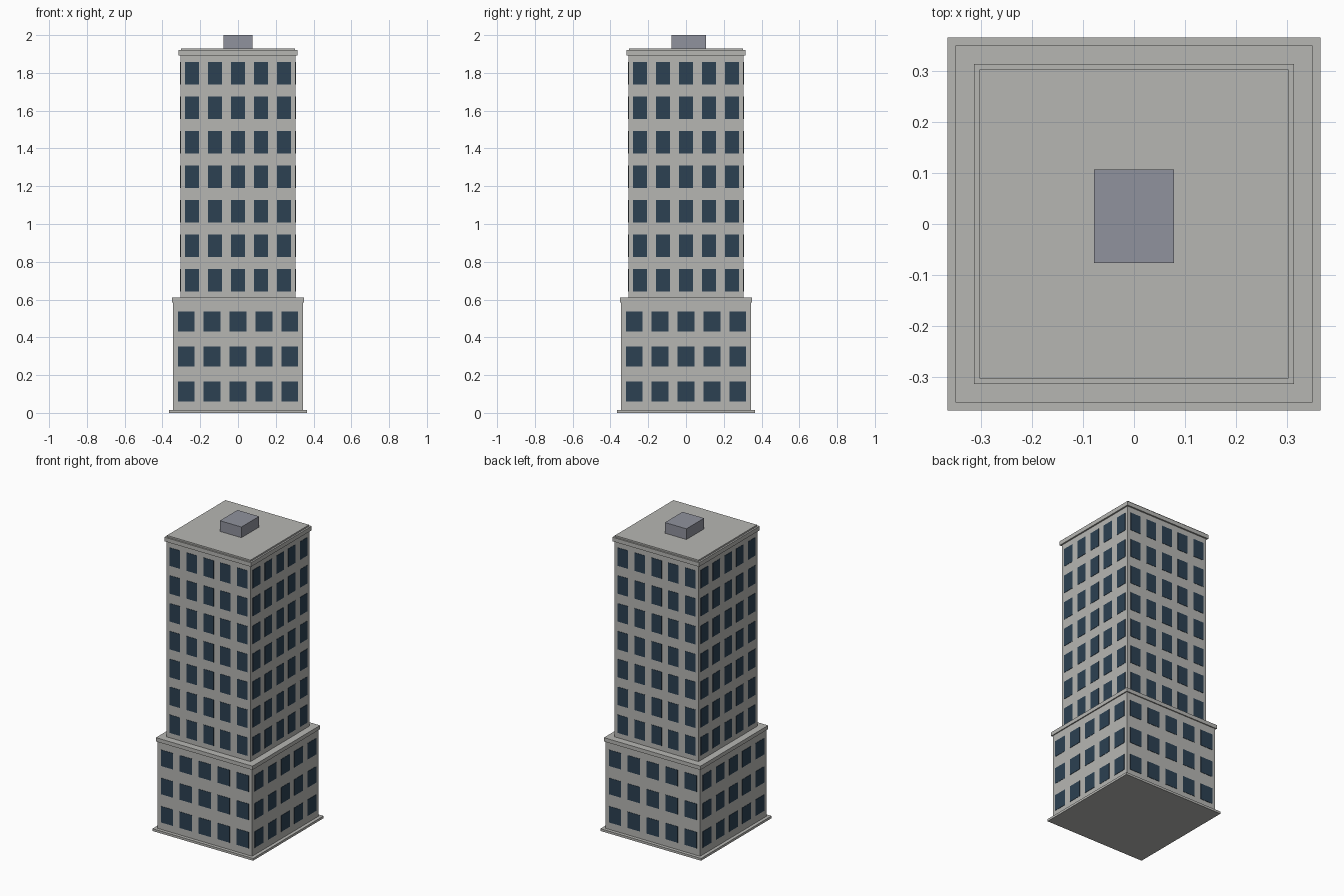
import bpy
import bmesh
from math import pi
from mathutils import Matrix, Vector

cube = bpy.data.objects.get("Cube")
if cube:
    bpy.data.objects.remove(cube, do_unlink=True)


def material(name, rgb):
    mat = bpy.data.materials.new(name)
    mat.use_nodes = True
    mat.diffuse_color = (*rgb, 1)
    mat.node_tree.nodes["Principled BSDF"].inputs["Base Color"].default_value = (*rgb, 1)
    return mat


concrete = material("concrete", (0.47, 0.47, 0.45))
glass = material("dark blue glass", (0.025, 0.052, 0.085))
metal = material("grey blue metal", (0.28, 0.29, 0.34))


def add_box(bm, low, high, turn=Matrix()):
    low, high = Vector(low), Vector(high)
    place = Matrix.Translation((low + high) / 2) @ Matrix.Diagonal((*(high - low), 1))
    bmesh.ops.create_cube(bm, size=1, matrix=turn @ place)


def finish(name, bm, mat):
    mesh = bpy.data.meshes.new(name)
    bm.to_mesh(mesh)
    bm.free()
    mesh.materials.append(mat)
    bpy.context.collection.objects.link(bpy.data.objects.new(name, mesh))


def block(name, half, bottom, top):
    bm = bmesh.new()
    add_box(bm, (-half, -half, bottom), (half, half, top))
    finish(name, bm, concrete)


def windows(name, wall, columns, pitch, rows, first, rise, width, height):
    # Thin panes on one wall, repeated around all four sides
    bm = bmesh.new()
    for side in range(4):
        turn = Matrix.Rotation(side * pi / 2, 4, "Z")
        for row in range(rows):
            z = first + row * rise
            for column in range(columns):
                x = (column - (columns - 1) / 2) * pitch
                add_box(bm, (x - width / 2, -wall - 0.002, z - height / 2),
                        (x + width / 2, -wall + 0.002, z + height / 2), turn)
    finish(name, bm, glass)


# Stacked masonry
block("ground_slab", 0.365, 0, 0.015)
block("podium", 0.343, 0.015, 0.585)
block("podium_cornice", 0.35, 0.585, 0.61)
block("tower", 0.304, 0.61, 1.893)
block("tower_cornice", 0.314, 1.893, 1.92)
block("roof_cap", 0.303, 1.92, 1.93)

# Glazing
windows("podium_windows", 0.343, 5, 0.137, 3, 0.114, 0.185, 0.089, 0.106)
windows("tower_windows", 0.304, 5, 0.122, 7, 0.702, 0.1825, 0.075, 0.119)

# Rooftop plant room, set slightly to the back
bm = bmesh.new()
add_box(bm, (-0.078, -0.076, 1.93), (0.078, 0.107, 2))
finish("rooftop_plant_room", bm, metal)
